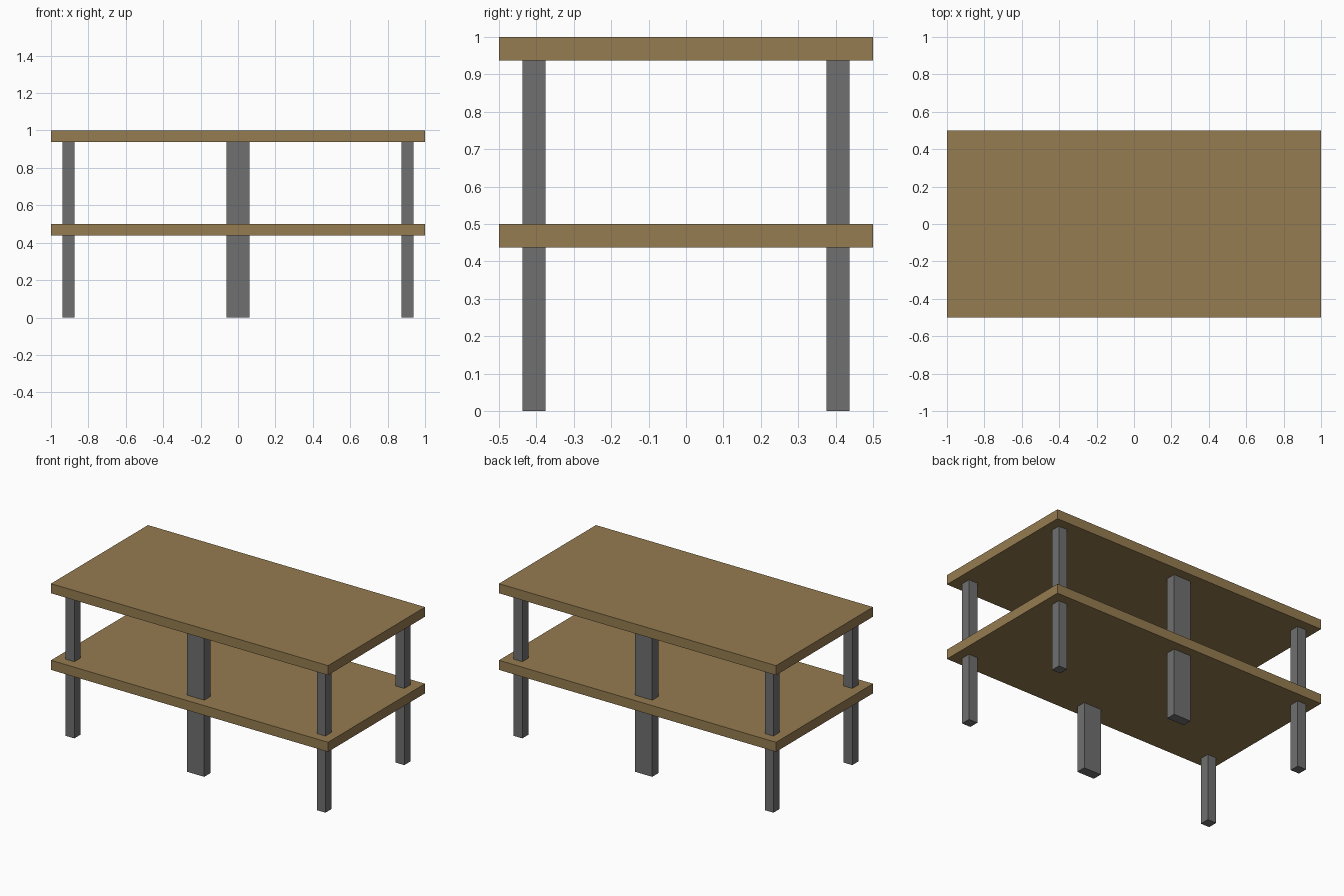
import bpy

cube = bpy.data.objects.get("Cube")
if cube:
    bpy.data.objects.remove(cube, do_unlink=True)


def make_material(name, rgb):
    mat = bpy.data.materials.new(name)
    mat.use_nodes = True
    mat.diffuse_color = (*rgb, 1)
    mat.node_tree.nodes["Principled BSDF"].inputs["Base Color"].default_value = (*rgb, 1)
    return mat


def box(name, centre, size, mat):
    bpy.ops.mesh.primitive_cube_add(size=1, location=centre)
    obj = bpy.context.object
    obj.name = name
    obj.scale = size
    bpy.ops.object.transform_apply(location=False, rotation=False, scale=True)
    obj.data.materials.append(mat)
    return obj


wood = make_material("brown wood", (0.30, 0.20, 0.08))
metal = make_material("grey metal", (0.16, 0.16, 0.16))

UNIT = 0.0625            # board thickness and leg width
LEG_HEIGHT = 1 - UNIT

# Table top and lower shelf
for name, top in (("table_top", 1), ("lower_shelf", 0.5)):
    box(name, (0, 0, top - UNIT / 2), (2, 1, UNIT), wood)

# Slim corner legs and wide middle legs, front and back
for depth, y in (("front", -6.5 * UNIT), ("back", 6.5 * UNIT)):
    for side, x, width in (("right", -14.5 * UNIT, UNIT),
                           ("middle", 0, 2 * UNIT),
                           ("left", 14.5 * UNIT, UNIT)):
        box(f"{depth}_{side}_leg", (x, y, LEG_HEIGHT / 2),
            (width, UNIT, LEG_HEIGHT), metal)
